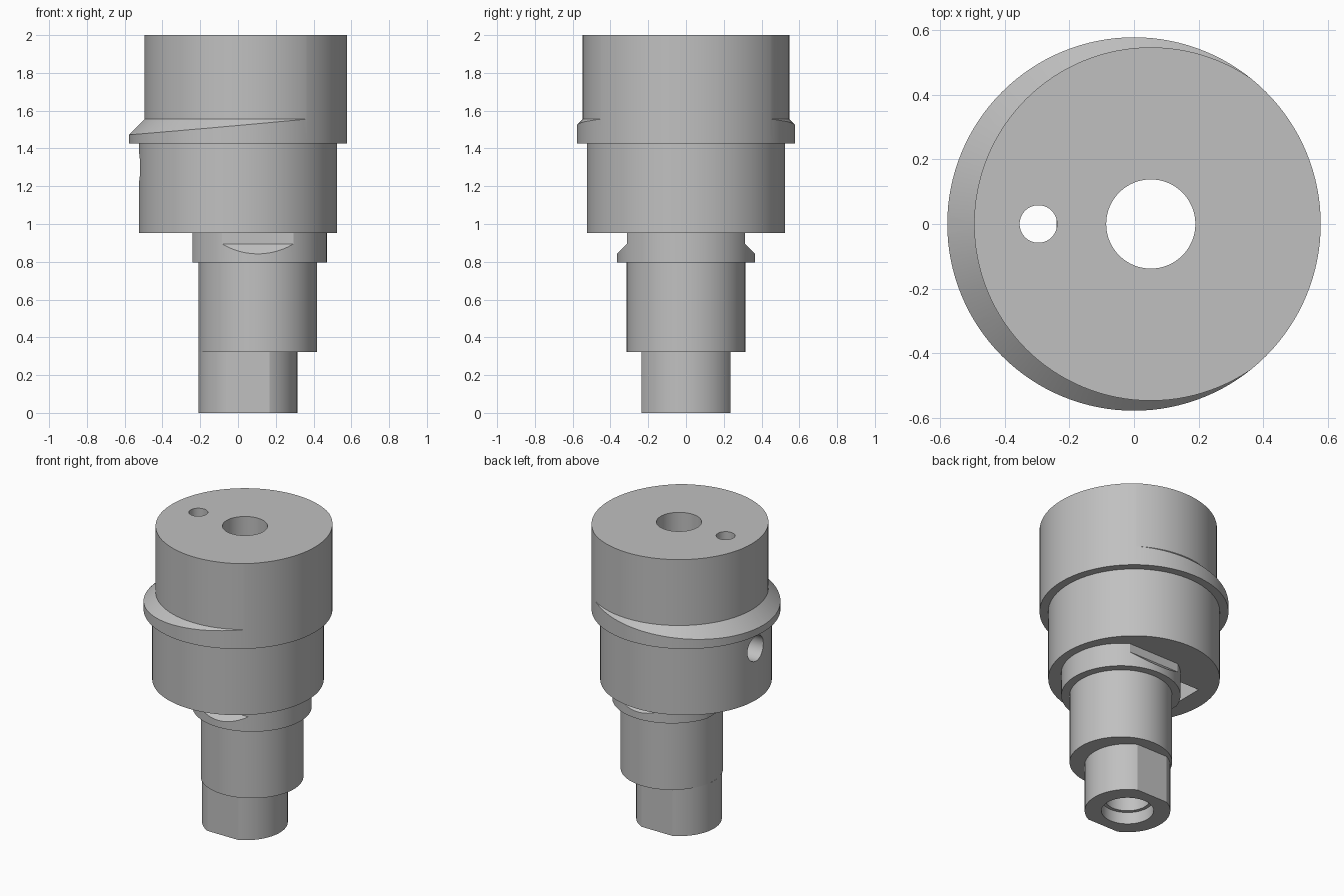
import bpy, bmesh, math

cube = bpy.data.objects.get("Cube")
if cube:
    bpy.data.objects.remove(cube, do_unlink=True)

SIDES = 128
AXIS = 0.052       # x of the main bore
OFFSET = 0.105     # x of the neck and collar

steel = bpy.data.materials.new("steel_grey")
steel.use_nodes = True
grey = (0.53, 0.53, 0.53, 1)
steel.diffuse_color = grey
steel.node_tree.nodes["Principled BSDF"].inputs["Base Color"].default_value = grey


def finish(name, bm):
    bmesh.ops.recalc_face_normals(bm, faces=bm.faces)
    mesh = bpy.data.meshes.new(name)
    bm.to_mesh(mesh)
    bm.free()
    mesh.materials.append(steel)
    ob = bpy.data.objects.new(name, mesh)
    bpy.context.collection.objects.link(ob)
    return ob


def lathe(name, x, profile):
    """Closed solid turned about a vertical axis; profile is (radius, z) upward."""
    bm = bmesh.new()
    rings = []
    for r, z in profile:
        rings.append([bm.verts.new((x + r * math.cos(2 * math.pi * i / SIDES),
                                    r * math.sin(2 * math.pi * i / SIDES), z))
                      for i in range(SIDES)])
    for low, high in zip(rings, rings[1:]):
        for i in range(SIDES):
            j = (i + 1) % SIDES
            bm.faces.new((low[i], low[j], high[j], high[i]))
    bm.faces.new(rings[0])
    bm.faces.new(rings[-1])
    return finish(name, bm)


def prism(name, axis, outline, start, end):
    """Extrude a 2D outline along x (outline in y, z) or z (outline in x, y)."""
    place = (lambda a, b, t: (t, a, b)) if axis == "x" else (lambda a, b, t: (a, b, t))
    bm = bmesh.new()
    face = bm.faces.new([bm.verts.new(place(a, b, start)) for a, b in outline])
    new = bmesh.ops.extrude_face_region(bm, geom=[face])["geom"]
    shift = place(0, 0, end - start)
    bmesh.ops.translate(bm, vec=shift,
                        verts=[v for v in new if isinstance(v, bmesh.types.BMVert)])
    return finish(name, bm)


def carve(ob, cutter, operation="DIFFERENCE"):
    mod = ob.modifiers.new("carve", "BOOLEAN")
    mod.operation = operation
    mod.solver = "EXACT"
    mod.object = cutter
    bpy.context.view_layer.update()
    result = ob.evaluated_get(bpy.context.evaluated_depsgraph_get())
    mesh = bpy.data.meshes.new_from_object(result)
    ob.modifiers.clear()
    ob.data = mesh


# Solid parts from top to bottom
head = lathe("head", AXIS, [(0.677, 1.425), (0.547, 1.555), (0.547, 2.0)])
body = lathe("body", 0, [(0.525, 0.953), (0.525, 1.425)])
collar = lathe("collar", OFFSET, [(0.365, 0.795), (0.365, 0.953)])
neck = lathe("neck", OFFSET, [(0.314, 0.322), (0.314, 0.795)])
spindle = lathe("spindle", AXIS, [(0.262, 0), (0.262, 0.322)])
parts = [head, body, collar, neck, spindle]

# Helper shapes
envelope = lathe("flange_envelope", 0, [(0.578, 1.3), (0.578, 2.1)])
bore = lathe("bore_cutter", AXIS, [(0.16, -0.1), (0.16, 0.08), (0.138, 0.08), (0.138, 2.1)])
pin_hole = lathe("pin_hole_cutter", -0.296, [(0.058, 1.1), (0.058, 2.1)])
side_hole = prism("side_hole_cutter", "x",
                  [(0.085 * math.cos(math.pi * i / 24), 1.3 + 0.085 * math.sin(math.pi * i / 24))
                   for i in range(48)], -0.7, -0.296)
pocket = prism("pocket_cutter", "z",
               [(-0.39, -0.15), (-0.24, -0.15), (-0.24, 0.15), (-0.39, 0.15)], 0.7, 1.16)
helpers = [envelope, bore, pin_hole, side_hole, pocket]

# Eccentric flange, then bores and holes
carve(head, envelope, "INTERSECT")
for part in parts:
    carve(part, bore)
for part in (head, body):
    carve(part, pin_hole)
carve(body, side_hole)
for part in (body, collar):
    carve(part, pocket)

# Wrench flats on the spindle and bevelled reliefs on the collar
for s in (-1, 1):
    flat = prism("flat_cutter", "x",
                 [(s * 0.235, -0.1), (s * 0.5, -0.1), (s * 0.5, 0.5), (s * 0.235, 0.5)], -0.5, 0.6)
    relief = prism("relief_cutter", "x",
                   [(s * 0.312, 1.1), (s * 0.312, 0.895), (s * 0.512, 0.695), (s * 0.512, 1.1)],
                   -0.5, 0.7)
    carve(spindle, flat)
    carve(collar, relief)
    helpers += [flat, relief]

for ob in helpers:
    bpy.data.objects.remove(ob, do_unlink=True)

# Smooth turned surfaces, keep machined edges crisp
bpy.ops.object.select_all(action="DESELECT")
for ob in parts:
    ob.select_set(True)
bpy.context.view_layer.objects.active = head
bpy.ops.object.shade_smooth_by_angle(angle=math.radians(20))
